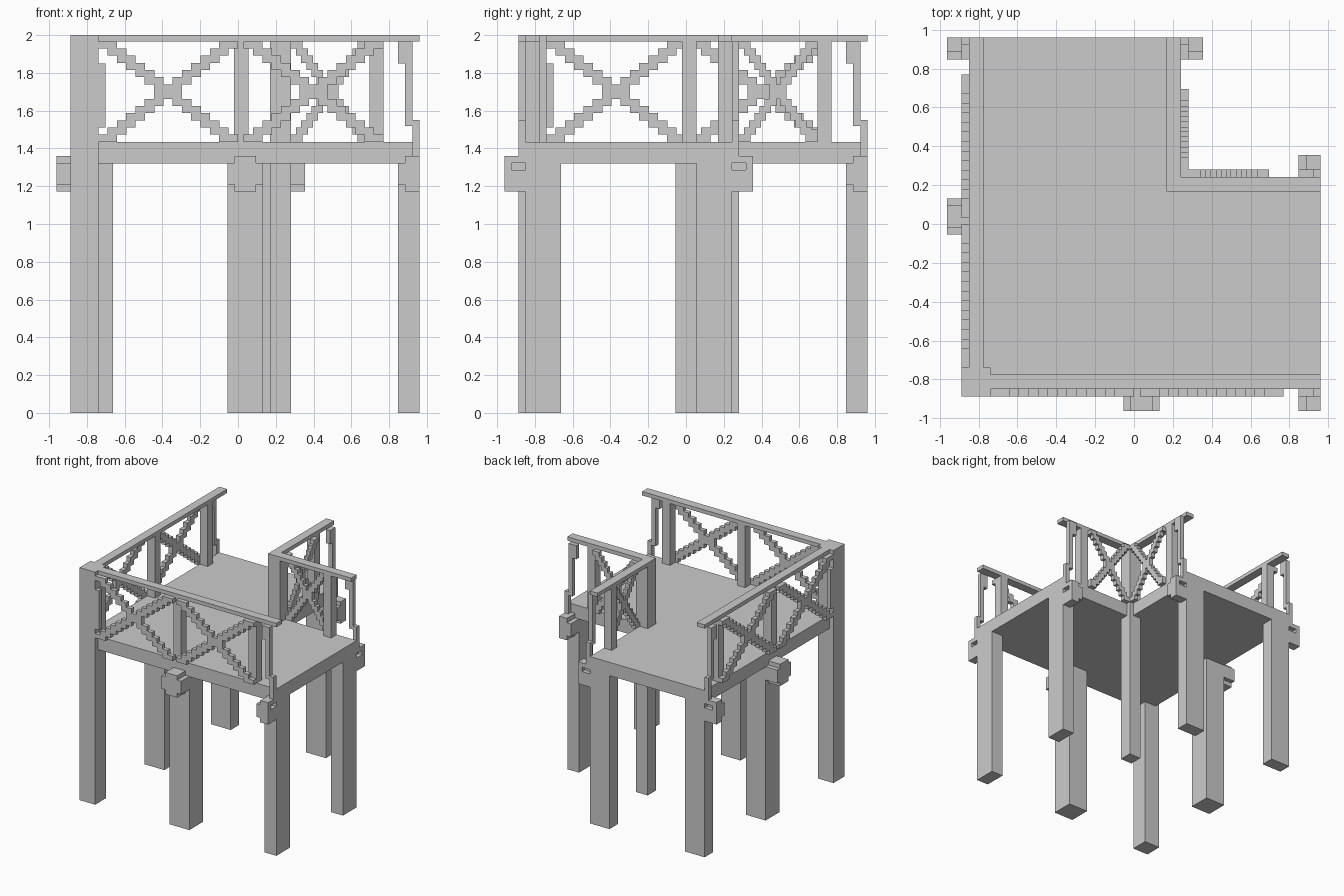
import bpy
import bmesh
from mathutils import Matrix, Vector

old = bpy.data.objects.get("Cube")
if old:
    bpy.data.objects.remove(old, do_unlink=True)

U = 0.0374                      # block size
EDGE, END = -0.85, 0.96         # deck outer edges
INNER = 0.243                   # deck notch edges
DECK_LOW, DECK_TOP = 1.32, 1.435
RAIL_LOW, TOP = 1.967, 2.0


def build(name, boxes):
    """One object from boxes given as (x0, x1), (y0, y1), (z0, z1)."""
    bm = bmesh.new()
    for spans in boxes:
        centre = Vector([(a + b) / 2 for a, b in spans])
        size = [abs(b - a) for a, b in spans]
        bmesh.ops.create_cube(
            bm, size=1, matrix=Matrix.Translation(centre) @ Matrix.Diagonal((*size, 1)))
    mesh = bpy.data.meshes.new(name)
    bm.to_mesh(mesh)
    bm.free()
    obj = bpy.data.objects.new(name, mesh)
    bpy.context.collection.objects.link(obj)
    return obj


def build_pair(name, boxes):
    """The plan is symmetric about its diagonal: build along x, then along y."""
    build(name + "_along_x", boxes)
    build(name + "_along_y", [(y, x, z) for x, y, z in boxes])


# L-shaped deck
bm = bmesh.new()
outline = [(EDGE, EDGE), (END, EDGE), (END, INNER),
           (INNER, INNER), (INNER, END), (EDGE, END)]
floor = bm.faces.new([bm.verts.new((x, y, DECK_LOW)) for x, y in outline])
up = bmesh.ops.extrude_face_region(bm, geom=[floor])
bmesh.ops.translate(bm, vec=(0, 0, DECK_TOP - DECK_LOW),
                    verts=[v for v in up["geom"] if isinstance(v, bmesh.types.BMVert)])
bmesh.ops.recalc_face_normals(bm, faces=bm.faces)
deck_mesh = bpy.data.meshes.new("deck")
bm.to_mesh(deck_mesh)
bm.free()
bpy.context.collection.objects.link(bpy.data.objects.new("deck", deck_mesh))

# Legs
OUT = EDGE - U
WIDE, NARROW = 5 * U, 3 * U
corner = (OUT, OUT + 4 * U)
notch = (INNER - 2 * U, INNER + U)
MID = -0.055
outer_y = (EDGE, EDGE + WIDE)
end_x = (END - NARROW, END)
build("corner_post", [(corner, corner, (0, TOP))])
build("notch_post", [(notch, notch, (0, RAIL_LOW))])
build_pair("middle_leg", [((MID, MID + WIDE), outer_y, (0, DECK_LOW))])
build_pair("end_leg", [(end_x, outer_y, (0, DECK_LOW))])
build_pair("notch_end_leg", [(end_x, (INNER - WIDE, INNER), (0, DECK_LOW))])

# Beam ends that stick out under the deck
LOW, HIGH = 1.172, 1.36
build_pair("middle_beam_end", [
    ((MID, MID + WIDE), (EDGE - 3 * U, EDGE), (LOW + U, HIGH - U)),
    ((MID + U, MID + WIDE - U), (EDGE - 3 * U, EDGE), (LOW, HIGH))])


def beam_end(base, out):
    """Stepped block with a slot in its end face."""
    span = (base, base + out * 3 * U)
    tip = (base + out * 2 * U, base + out * 3 * U)
    x0, x1 = end_x
    face = (x1 - U, x1)
    return [((x0, x0 + U), span, (LOW + U, HIGH - U)),
            ((x0 + U, x1 - U), span, (LOW, HIGH)),
            (face, span, (LOW, HIGH - 2 * U)),
            (face, span, (HIGH - U, HIGH)),
            (face, tip, (HIGH - 2 * U, HIGH - U))]


build_pair("end_beam_end", beam_end(EDGE, -1))
build_pair("notch_beam_end", beam_end(INNER, 1))


# Railings
def cross(x0, x1, thick, plane):
    """Stepped X brace made of one short block per row."""
    rows = 14
    height = (RAIL_LOW - DECK_TOP) / rows
    boxes = []
    for i in range(rows):
        z = DECK_TOP + i * height
        shift = (x1 - x0 - thick) * i / (rows - 1)
        left, right = x0 + shift, x1 - thick - shift
        if abs(left - right) < thick:
            spans = [(min(left, right), max(left, right) + thick)]
        else:
            spans = [(left, left + thick), (right, right + thick)]
        boxes += [(s, plane, (z, z + height)) for s in spans]
    return boxes


def stepped_post(plane):
    x0, x1 = end_x
    return [((x0, x0 + U), plane, (1.85, RAIL_LOW)),
            ((x0 + U, x1 - U), plane, (1.52, RAIL_LOW)),
            ((x1 - U, x1), plane, (HIGH, 1.55))]


def railing(name, start, beam, plane, posts, braces, thick, strut):
    build_pair(name + "_handrail", [((start, END), beam, (RAIL_LOW, TOP))])
    build_pair(name + "_posts", [((x, x + 2 * U), beam, (DECK_TOP, RAIL_LOW)) for x in posts])
    lattice = [b for x0, x1 in braces for b in cross(x0, x1, thick, plane)]
    build_pair(name + "_lattice", lattice + [strut])
    build_pair(name + "_end_post", stepped_post(plane))


LAST = 0.695
outer_plane = (OUT, EDGE)
railing("outer", corner[1], (EDGE, EDGE + 2 * U), outer_plane,
        (-0.02, LAST), [(-0.74, 0), (0.03, 0.77)], 0.1,
        ((corner[1], corner[1] + U), outer_plane, (1.51, 1.85)))

inner_plane = (INNER, INNER + U)
railing("notch", notch[0], (INNER - 2 * U, INNER), inner_plane,
        (LAST,), [(notch[1], LAST)], 0.062,
        ((LAST - U, LAST), inner_plane, (DECK_TOP, 1.5)))
